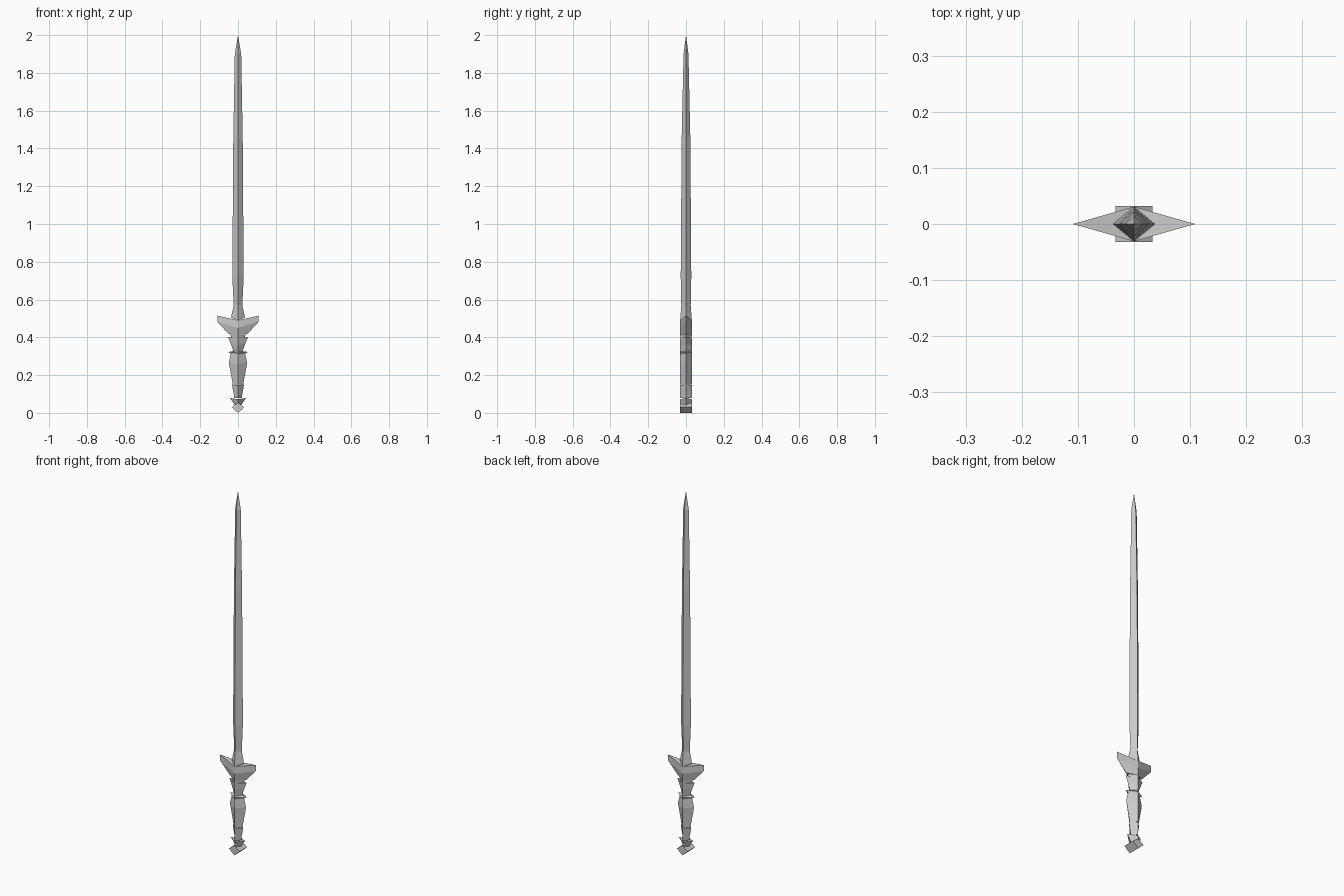
import bpy, bmesh

if "Cube" in bpy.data.objects:
    bpy.data.objects.remove(bpy.data.objects["Cube"])

def loft(name, rings):
    """Stack of four-sided rings: (half_x, z at sides, half_y, z at front/back)."""
    bm = bmesh.new()
    loops = []
    for hx, zx, hy, zy in rings:
        if hx == 0:
            loops.append([bm.verts.new((0, 0, zx))])
        else:
            loops.append([bm.verts.new(p) for p in
                          ((hx, 0, zx), (0, hy, zy), (-hx, 0, zx), (0, -hy, zy))])
    for a, b in zip(loops, loops[1:]):
        for i in range(4):
            j = (i + 1) % 4
            if len(b) == 1:
                bm.faces.new((a[i], a[j], b[0]))
            else:
                bm.faces.new((a[i], a[j], b[j], b[i]))
    # End caps, folded along the front-to-back ridge
    for l in (loops[0], loops[-1]):
        if len(l) == 4:
            bm.faces.new((l[0], l[1], l[3]))
            bm.faces.new((l[1], l[2], l[3]))
    return finish(name, bm)

def finish(name, bm):
    bmesh.ops.recalc_face_normals(bm, faces=bm.faces)
    me = bpy.data.meshes.new(name)
    bm.to_mesh(me)
    bm.free()
    ob = bpy.data.objects.new(name, me)
    bpy.context.collection.objects.link(ob)
    return ob

D = 0.031  # common half depth

# Blade with flared base
loft("blade", [(0.037, 0.505, D, 0.49), (0.023, 0.57, 0.025, 0.57),
               (0.03, 0.72, 0.028, 0.72), (0.025, 1.45, 0.023, 1.45),
               (0.017, 1.90, 0.013, 1.90), (0, 2.0, 0, 2.0)])

# Crossguard with raised wing tips
loft("crossguard", [(0.05, 0.418, D, 0.41), (0.109, 0.482, D, 0.45),
                    (0.109, 0.515, D, 0.49)])

# Upper grip cup and the collar under it
loft("grip_cup", [(0.024, 0.325, D, 0.325), (0.038, 0.365, D, 0.36),
                  (0.053, 0.402, D, 0.395)])
loft("guard_neck", [(0.035, 0.39, D * 0.95, 0.39), (0.04, 0.418, D, 0.412)])
loft("upper_collar", [(0.03, 0.308, D, 0.308), (0.052, 0.322, D, 0.318),
                      (0.024, 0.328, D, 0.326)])

# Swelling grip and the lower cup
loft("grip", [(0.027, 0.15, D, 0.15), (0.049, 0.265, D, 0.26),
              (0.037, 0.315, D, 0.313)])
loft("lower_grip", [(0.02, 0.078, D, 0.078), (0.022, 0.095, D, 0.092),
                    (0.032, 0.15, D, 0.148)])
loft("lower_collar", [(0.015, 0.038, D, 0.038), (0.043, 0.079, D, 0.072)])

# Pommel: rhombus extruded front to back
bm = bmesh.new()
front = [bm.verts.new((x, -0.032, z)) for x, z in
         ((0, 0), (0.033, 0.03), (0, 0.054), (-0.033, 0.03))]
face = bm.faces.new(front)
ext = bmesh.ops.extrude_face_region(bm, geom=[face], use_keep_orig=True)
for v in ext["geom"]:
    if isinstance(v, bmesh.types.BMVert):
        v.co.y = 0.032
finish("pommel", bm)
